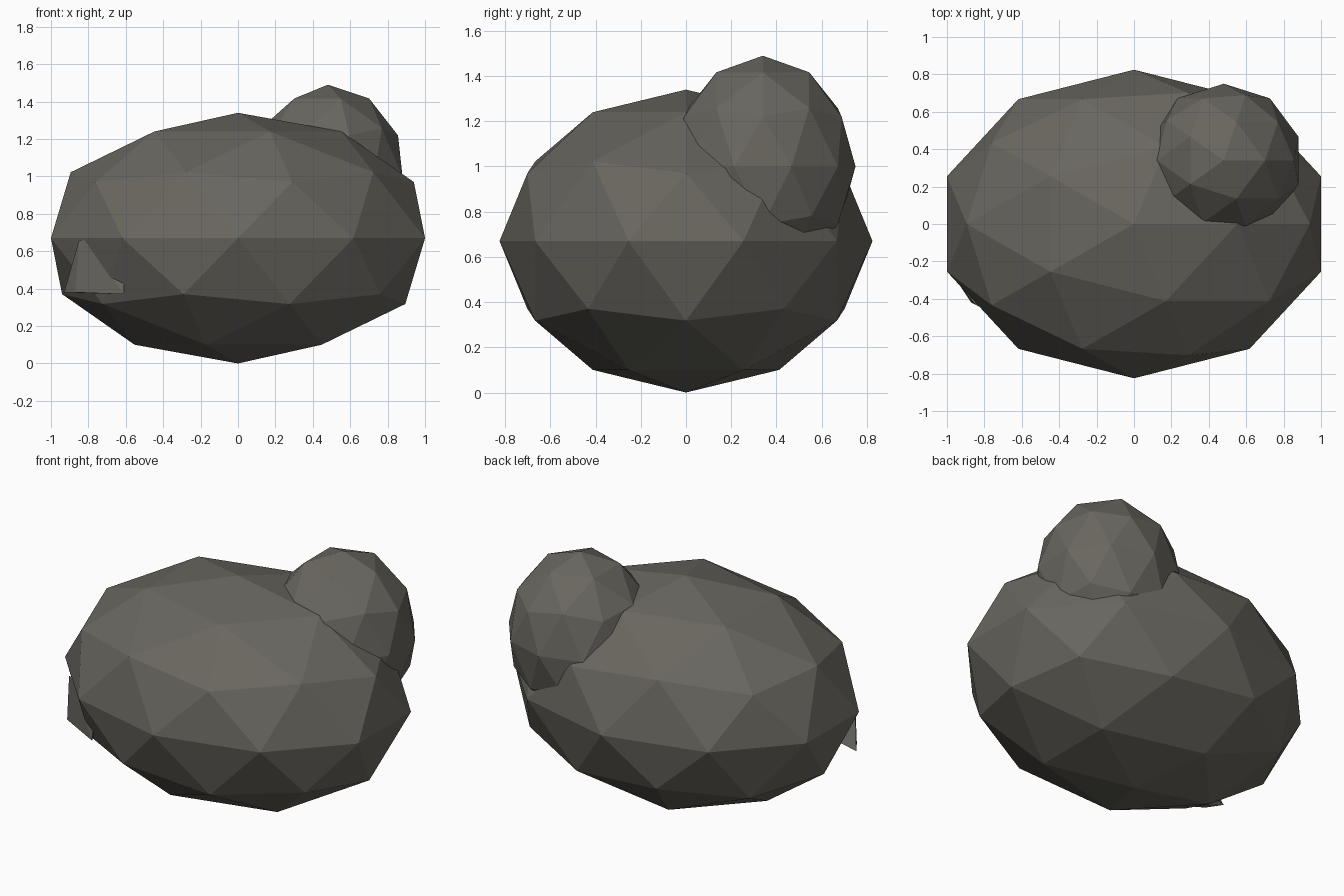
import bpy, bmesh

if "Cube" in bpy.data.objects:
    bpy.data.objects.remove(bpy.data.objects["Cube"])

stone = bpy.data.materials.new("warm grey stone")
stone.diffuse_color = (0.14, 0.133, 0.114, 1)
stone.use_nodes = True
stone.node_tree.nodes["Principled BSDF"].inputs["Base Color"].default_value = stone.diffuse_color


def finish(bm, name):
    mesh = bpy.data.meshes.new(name)
    bmesh.ops.recalc_face_normals(bm, faces=bm.faces)
    bm.to_mesh(mesh)
    bm.free()
    mesh.materials.append(stone)
    obj = bpy.data.objects.new(name, mesh)
    bpy.context.collection.objects.link(obj)
    return obj


def boulder(name, center, radii):
    """Flat-faced low-poly stone: a squashed icosphere."""
    bm = bmesh.new()
    bmesh.ops.create_icosphere(bm, subdivisions=2, radius=1)
    bmesh.ops.scale(bm, vec=radii, verts=bm.verts)
    bmesh.ops.translate(bm, vec=center, verts=bm.verts)
    return finish(bm, name)


# Main boulder and the smaller one resting on its back right shoulder
boulder("main_boulder", (0, 0, 0.67), (1.0515, 0.825, 0.67))
boulder("upper_boulder", (0.48, 0.34, 1.0), (0.42, 0.41, 0.49))

# Sharp chip poking out low on the front left
bm = bmesh.new()
for p in [(-0.85, -0.43, 0.66), (-0.82, -0.445, 0.66), (-0.93, -0.33, 0.38),
          (-0.87, -0.42, 0.38), (-0.61, -0.55, 0.37), (-0.61, -0.54, 0.43),
          (-0.70, -0.30, 0.45)]:
    bm.verts.new(p)
bmesh.ops.convex_hull(bm, input=bm.verts)
finish(bm, "front_chip")
